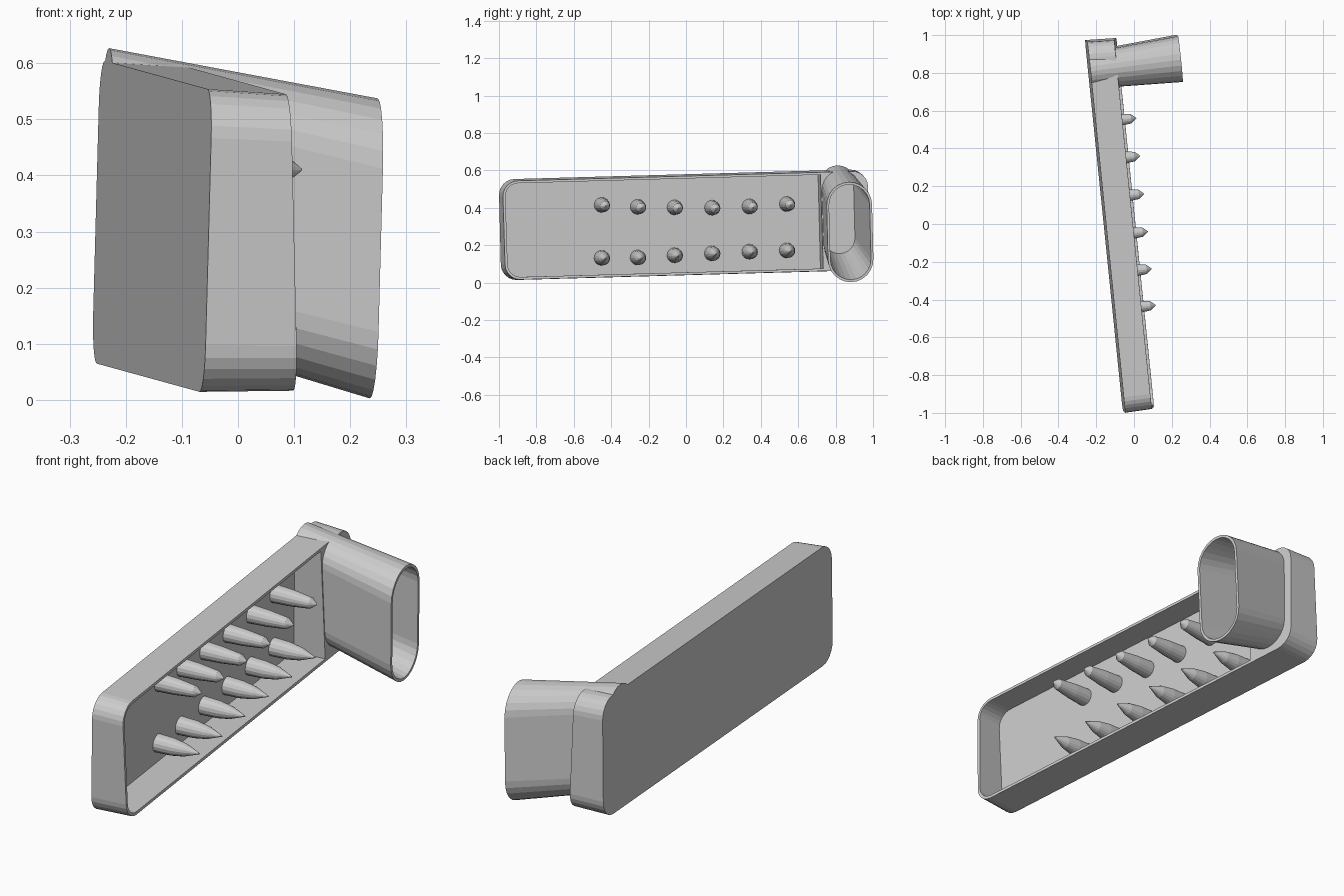
import bpy, bmesh, math
from mathutils import Vector, Matrix

if "Cube" in bpy.data.objects:
    bpy.data.objects.remove(bpy.data.objects["Cube"])

# Tilted local frame: u along the tray, v up, w out of the open face
U = Vector((-0.2, 1.96, 0.055)).normalized()
V = Vector((0.027, -0.027, 1.0))
V = (V - U * V.dot(U)).normalized()
W = U.cross(V)
FRAME = Matrix((U, V, W)).transposed().to_4x4()
FRAME.translation = Vector((-0.06, -0.988, 0.012))
LOCAL = FRAME.inverted()

LENGTH, HEIGHT, WALL = 1.975, 0.54, 0.016
DIVIDER = 1.715

grey = bpy.data.materials.new("light_grey")
grey.diffuse_color = (0.6, 0.6, 0.6, 1)
grey.use_nodes = True
grey.node_tree.nodes["Principled BSDF"].inputs["Base Color"].default_value = grey.diffuse_color


def rim(v):
    """Depth of the open face, shallower toward the top."""
    return 0.168 - 0.05 * v


def rounded_rect(u0, u1, v0, v1, radii, seg=6):
    """Outline with its own radius per corner, counter-clockwise from upper right."""
    r = radii
    corners = [(u1 - r[0], v1 - r[0]), (u0 + r[1], v1 - r[1]),
               (u0 + r[2], v0 + r[2]), (u1 - r[3], v0 + r[3])]
    pts = []
    for k, (cu, cv) in enumerate(corners):
        if r[k] == 0:
            pts.append((cu, cv))
            continue
        for i in range(seg + 1):
            a = math.pi / 2 * (k + i / seg)
            pts.append((cu + r[k] * math.cos(a), cv + r[k] * math.sin(a)))
    return pts


def loft(name, rings):
    """Closed solid through rings of (u, v, w) points."""
    bm = bmesh.new()
    loops = [[bm.verts.new(FRAME @ Vector(p)) for p in ring] for ring in rings]
    n = len(loops[0])
    for a, b in zip(loops, loops[1:]):
        for i in range(n):
            j = (i + 1) % n
            bm.faces.new((a[i], a[j], b[j], b[i]))
    bm.faces.new(loops[0][::-1])
    bm.faces.new(loops[-1])
    bmesh.ops.remove_doubles(bm, verts=bm.verts, dist=1e-5)
    bmesh.ops.recalc_face_normals(bm, faces=bm.faces)
    mesh = bpy.data.meshes.new(name)
    bm.to_mesh(mesh)
    bm.free()
    mesh.materials.append(grey)
    obj = bpy.data.objects.new(name, mesh)
    bpy.context.collection.objects.link(obj)
    return obj


def boolean(target, cutter, operation="DIFFERENCE"):
    mod = target.modifiers.new(operation.lower(), "BOOLEAN")
    mod.operation, mod.object, mod.solver = operation, cutter, "EXACT"
    cutter.hide_render = True
    cutter.hide_set(True)


# Tray shell: drafted rounded box with a wedge-shaped open face
d = 0.006
back = rounded_rect(0, LENGTH, 0, HEIGHT, (0.085,) * 4)
front = rounded_rect(d, LENGTH - d, d, HEIGHT - d, (0.082,) * 4)
tray = loft("tray", [[(u, v, 0) for u, v in back],
                     [(u, v, rim(v)) for u, v in front]])

# Pocket that hollows the tray up to the solid end block
t = WALL
low = rounded_rect(t, DIVIDER, t, HEIGHT - t, (0, 0.07, 0.07, 0))
high = rounded_rect(t + d, DIVIDER, t + d, HEIGHT - t - d, (0, 0.067, 0.067, 0))
pocket = loft("pocket_cutter", [[(u, v, t) for u, v in low],
                                [(u, v, 0.25) for u, v in high]])


# Flared spout with an upright oval section
start = LOCAL @ Vector((-0.235, 0.815, 0.387))
end = LOCAL @ Vector((0.242, 0.877, 0.27))
start.z = 0.0


def spout_ring(f, inset):
    c = start.lerp(end, f)
    half_w = 0.095 + 0.027 * f - inset
    half_h = 0.24 + 0.0275 * f - inset
    pts = rounded_rect(c.x - half_w, c.x + half_w, c.y - half_h, c.y + half_h,
                       (half_w,) * 4)
    return [(u, v, c.z) for u, v in pts]


spout = loft("spout_body", [spout_ring(0.0, 0), spout_ring(1.0, 0)])
bore = loft("spout_bore_cutter", [spout_ring(0.035, 0.013), spout_ring(1.1, 0.013)])
boolean(tray, pocket)
boolean(tray, spout, "UNION")
boolean(tray, bore)


# Two rows of pegs standing on the tray floor
def peg(name, y, z, profile):
    base = LOCAL @ Vector((0, y, z))
    # slide to the floor so the peg keeps its height and place along the tray
    x = -0.06 - 0.102 * (y + 0.988) + 0.03
    base = LOCAL @ Vector((x, y, z))
    rings = []
    for w, r in profile:
        rings.append([(base.x + r * math.cos(i * math.tau / 16),
                       base.y + r * math.sin(i * math.tau / 16), w)
                      for i in range(16)])
    loft(name, rings)


UPPER = [(0.012, 0.041), (0.10, 0.036), (0.192, 0.025), (0.22, 0.002)]
LOWER = [(0.012, 0.041), (0.09, 0.038), (0.15, 0.028), (0.218, 0.002)]
ys = [-0.45, -0.257, -0.06, 0.14, 0.34, 0.54]
top_z = [0.415, 0.405, 0.402, 0.40, 0.407, 0.42]
low_z = [0.132, 0.134, 0.146, 0.156, 0.165, 0.172]
for i, (y, zt, zl) in enumerate(zip(ys, top_z, low_z)):
    peg(f"upper_peg_{i + 1}", y, zt, UPPER)
    peg(f"lower_peg_{i + 1}", y, zl, LOWER)
